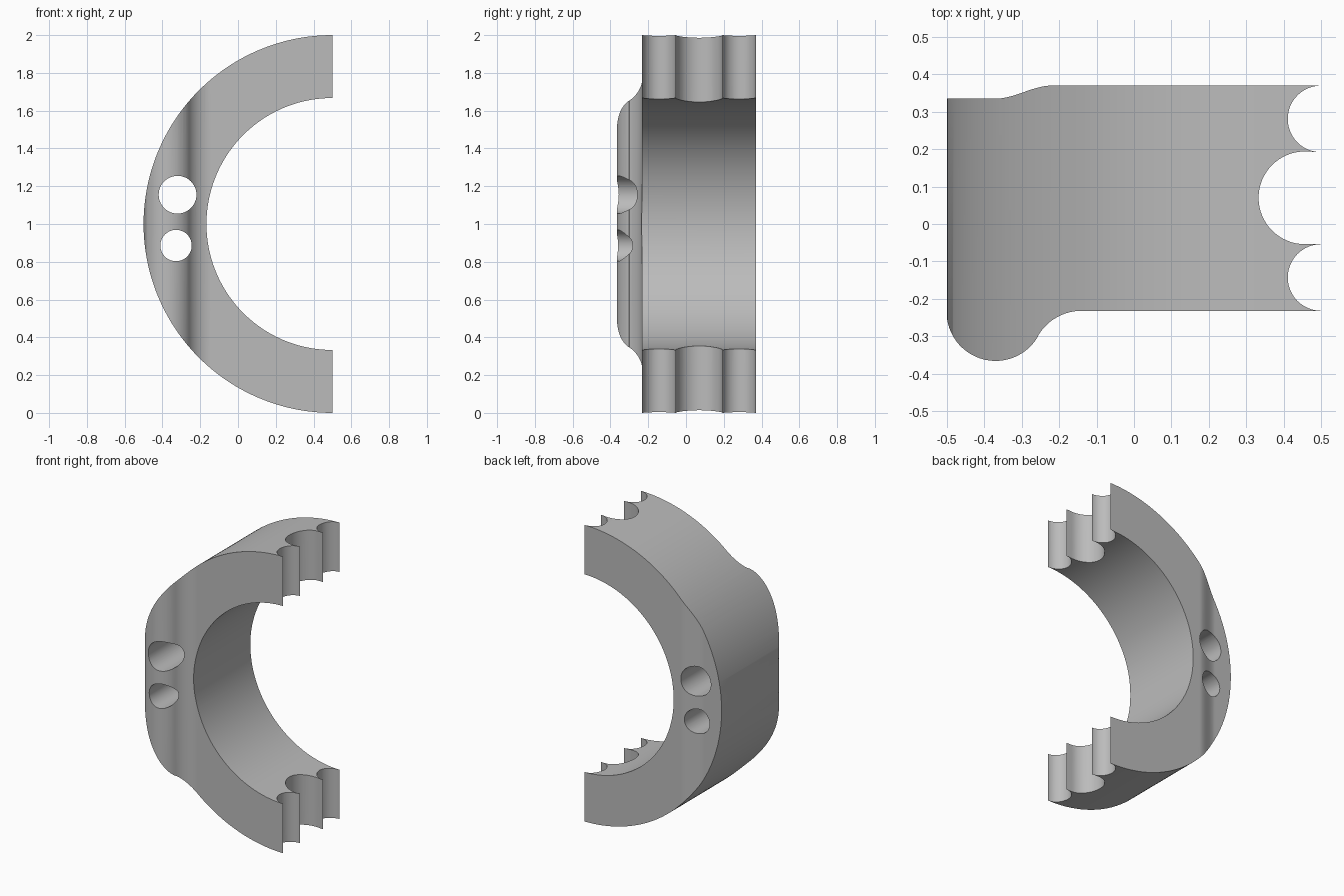
import bpy
import bmesh
from math import cos, sin, radians

if "Cube" in bpy.data.objects:
    bpy.data.objects.remove(bpy.data.objects["Cube"])

grey = bpy.data.materials.new("plain grey")
colour = (0.5, 0.5, 0.5, 1)
grey.use_nodes = True
grey.diffuse_color = colour
grey.node_tree.nodes["Principled BSDF"].inputs["Base Color"].default_value = colour


def arc(cx, cy, r, start, end, n):
    """Points on a circle from start to end, in degrees."""
    angles = [radians(start + (end - start) * i / n) for i in range(n + 1)]
    return [(cx + r * cos(a), cy + r * sin(a)) for a in angles]


def prism(name, outline, axis, low, high):
    """Extrude an outline along z (points are x, y) or y (points are x, z)."""
    bm = bmesh.new()
    base = [(u, v, low) if axis == "z" else (u, low, v) for u, v in outline]
    face = bm.faces.new([bm.verts.new(p) for p in base])
    grown = bmesh.ops.extrude_face_region(bm, geom=[face])["geom"]
    shift = (0, 0, high - low) if axis == "z" else (0, high - low, 0)
    bmesh.ops.translate(bm, vec=shift,
                        verts=[g for g in grown if isinstance(g, bmesh.types.BMVert)])
    bmesh.ops.recalc_face_normals(bm, faces=bm.faces)
    mesh = bpy.data.meshes.new(name)
    bm.to_mesh(mesh)
    bm.free()
    mesh.materials.append(grey)
    obj = bpy.data.objects.new(name, mesh)
    bpy.context.collection.objects.link(obj)
    return obj


def combine(target, tool, operation):
    """Apply a boolean, then drop the helper."""
    mod = target.modifiers.new(operation, "BOOLEAN")
    mod.operation, mod.solver, mod.object = operation, "EXACT", tool
    bpy.context.view_layer.objects.active = target
    bpy.ops.object.modifier_apply(modifier=mod.name)
    bpy.data.objects.remove(tool)


# Cross-section seen from above: rounded front lip and its fillet
section = arc(-0.37, -0.235, 0.131, 180, 330, 32)
section += arc(-0.14, -0.367, 0.135, 150, 90, 16)

# Three scallops along the open ends, small, large, small
section += arc(0.5, -0.143, 0.089, 270, 90, 24)
section += arc(0.457, 0.07, 0.124, 270, 90, 32)
section += arc(0.5, 0.281, 0.089, 270, 90, 24)

# Gentle step down on the back
for i in range(17):
    t = i / 16
    section.append((-0.22 - 0.15 * t, 0.37 - 0.035 * t * t * (3 - 2 * t)))
section.append((-0.501, 0.335))

clamp = prism("half_ring_clamp", section, "z", -0.1, 2.1)

# Half ring seen from the front
ring = arc(0.5, 1, 1, 80, 280, 141) + arc(0.5, 1, 0.667, 280, 80, 141)
combine(clamp, prism("ring_cutter", ring, "y", -0.6, 0.6), "INTERSECT")

# Two holes through the thick side
for x, z, r in ((-0.32, 1.155, 0.1), (-0.328, 0.886, 0.083)):
    hole = arc(x, z, r, 0, 352.5, 47)
    combine(clamp, prism("hole_cutter", hole, "y", -0.6, 0.6), "DIFFERENCE")

bpy.ops.object.select_all(action="DESELECT")
clamp.select_set(True)
bpy.context.view_layer.objects.active = clamp
bpy.ops.object.shade_smooth_by_angle(angle=radians(30))
